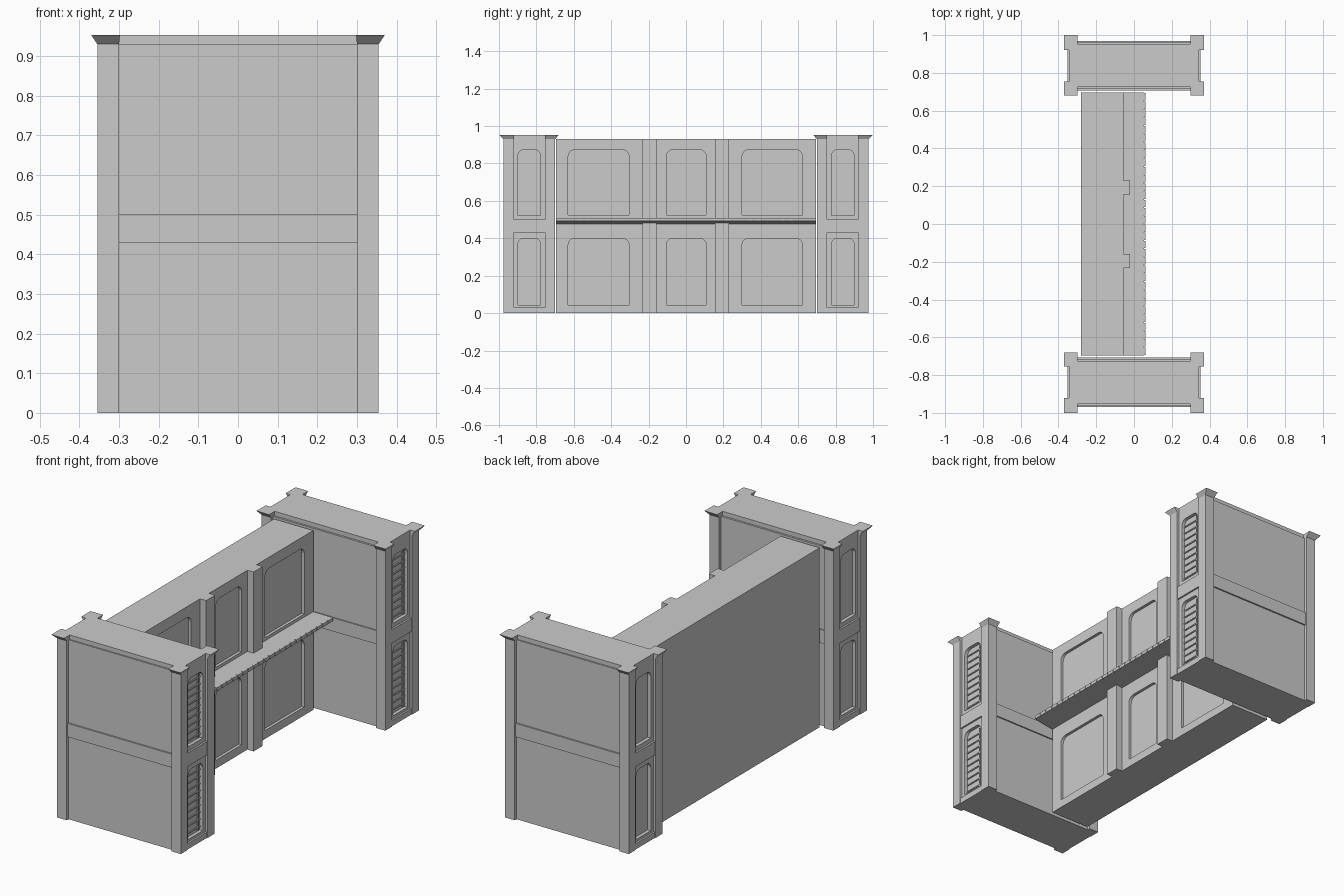
import bpy, bmesh, math

if "Cube" in bpy.data.objects:
    bpy.data.objects.remove(bpy.data.objects["Cube"])


def mesh_object(name, verts, faces):
    me = bpy.data.meshes.new(name)
    me.from_pydata(verts, [], faces)
    bm = bmesh.new()
    bm.from_mesh(me)
    bmesh.ops.recalc_face_normals(bm, faces=bm.faces)
    bm.to_mesh(me)
    bm.free()
    ob = bpy.data.objects.new(name, me)
    bpy.context.collection.objects.link(ob)
    return ob


def loft(name, lower, upper):
    n = len(lower)
    faces = [tuple(range(n)), tuple(range(n, 2 * n))]
    faces += [(i, (i + 1) % n, n + (i + 1) % n, n + i) for i in range(n)]
    return mesh_object(name, lower + upper, faces)


def rect(x0, x1, y0, y1, z):
    return [(x0, y0, z), (x1, y0, z), (x1, y1, z), (x0, y1, z)]


def box(name, x0, x1, y0, y1, z0, z1):
    return loft(name, rect(x0, x1, y0, y1, z0), rect(x0, x1, y0, y1, z1))


def arch_outline(y0, y1, z0, z1, r):
    # rectangular panel outline with rounded upper corners
    pts = [(y0, z0), (y1, z0)]
    for cy, start in ((y1 - r, 0), (y0 + r, 90)):
        for k in range(6):
            a = math.radians(start + 18 * k)
            pts.append((cy + r * math.cos(a), z1 - r + r * math.sin(a)))
    return pts


def recess(target, x0, x1, y0, y1, z0, z1, r):
    pts = arch_outline(y0, y1, z0, z1, r)
    cutter = loft("panel_cutter", [(x0, y, z) for y, z in pts],
                  [(x1, y, z) for y, z in pts])
    cutter.hide_render = True
    mod = target.modifiers.new("recess", 'BOOLEAN')
    mod.operation = 'DIFFERENCE'
    mod.solver = 'EXACT'
    mod.object = cutter
    bpy.context.view_layer.objects.active = target
    bpy.ops.object.modifier_apply(modifier=mod.name)
    bpy.data.objects.remove(cutter, do_unlink=True)


# Central counter wall with six recessed panels
wall = box("counter_wall", -0.28, -0.055, -0.695, 0.695, 0, 0.93)
for y0, y1 in ((-0.63, -0.305), (-0.105, 0.108), (0.30, 0.622)):
    for z0, z1 in ((0.043, 0.40), (0.525, 0.873)):
        recess(wall, -0.07, 0.0, y0, y1, z0, z1, 0.035)

# Pilasters dividing the panels
for y in (-0.195, 0.193):
    box("pilaster", -0.07, -0.02, y - 0.037, y + 0.037, 0, 0.93)

# Counter shelf with wedge underside and toothed edge
profile = [(-0.06, 0.475), (0.052, 0.492), (0.052, 0.509), (-0.06, 0.509)]
loft("counter_shelf", [(x, -0.695, z) for x, z in profile],
     [(x, 0.695, z) for x, z in profile])
teeth = 32
step = 1.39 / teeth
for i in range(teeth):
    y = -0.695 + i * step
    box("shelf_tooth", 0.05, 0.06, y + 0.002, y + step - 0.002, 0.492, 0.509)

# End pavilions
for s in (-1, 1):
    def span(a, b):
        return tuple(sorted((s * a, s * b)))

    y0, y1 = span(0.715, 0.96)
    body = box("end_cabinet", -0.343, 0.343, y0, y1, 0, 0.93)
    box("end_cabinet_roof", -0.343, 0.343, *span(0.725, 0.953), 0.92, 0.953)
    box("middle_band", -0.352, 0.352, *span(0.708, 0.968), 0.43, 0.50)
    box("base_rail", -0.352, 0.352, *span(0.715, 0.96), 0, 0.03)

    # arched openings in both narrow faces
    ya, yb = span(0.778, 0.898)
    for x0, x1 in ((0.325, 0.40), (-0.40, -0.325)):
        recess(body, x0, x1, ya, yb, 0.043, 0.40, 0.03)
        recess(body, x0, x1, ya, yb, 0.523, 0.873, 0.03)

    # grille bars on the serving side
    for base in (0.06, 0.54):
        for k in range(9):
            z = base + k * 0.037
            box("grille_slat", 0.32, 0.330, ya + 0.002, yb - 0.002, z, z + 0.006)
        box("grille_upright", 0.32, 0.332, yb - 0.023, yb - 0.016,
            base - 0.012, base + 0.325)

    # corner posts with caps flaring away from the cabinet
    for sx in (-1, 1):
        for inner, outer, cap in ((0.92, 0.975, 1.0), (0.755, 0.70, 0.68)):
            xs = sorted((sx * 0.30, sx * 0.355))
            xc = sorted((sx * 0.298, sx * 0.37))
            box("corner_post", *xs, *span(inner, outer), 0, 0.93)
            loft("post_cap", rect(*xs, *span(inner, outer), 0.93),
                 rect(*xc, *span(inner, cap), 0.953))
